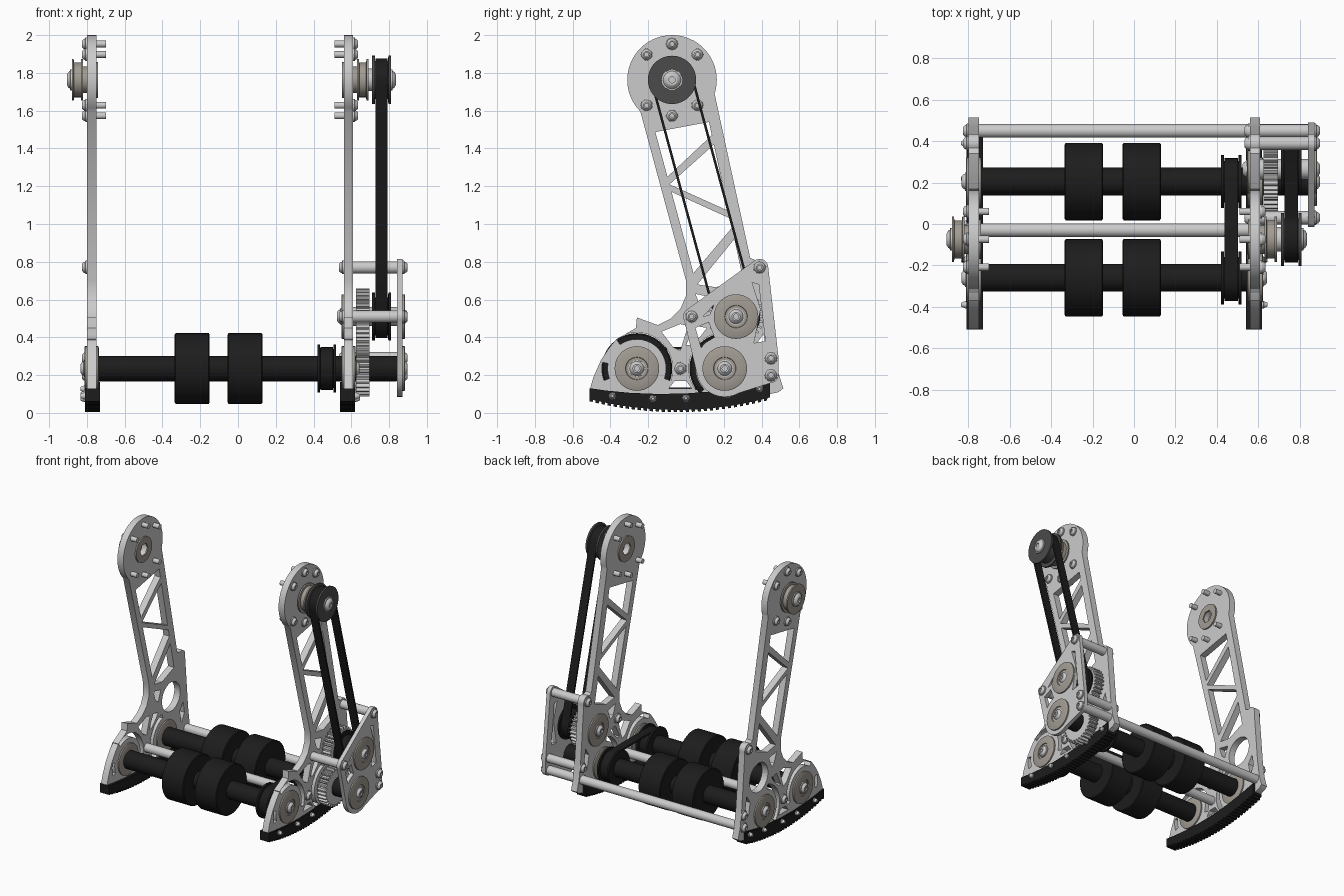
import bpy, bmesh, math
from mathutils import Matrix

if "Cube" in bpy.data.objects:
    bpy.data.objects.remove(bpy.data.objects["Cube"])


def material(name, c):
    m = bpy.data.materials.new(name)
    m.diffuse_color = (*c, 1)
    m.use_nodes = True
    m.node_tree.nodes["Principled BSDF"].inputs["Base Color"].default_value = m.diffuse_color
    return m


BLACK = material("black_rubber", (0.012, 0.012, 0.012))
DARK = material("dark_metal", (0.07, 0.07, 0.07))
BEARING = material("bearing_metal", (0.36, 0.33, 0.29))


def finish(name, me, mat):
    bm = bmesh.new()
    bm.from_mesh(me)
    bmesh.ops.remove_doubles(bm, verts=bm.verts, dist=1e-5)
    bmesh.ops.recalc_face_normals(bm, faces=bm.faces)
    bm.to_mesh(me)
    bm.free()
    me.materials.clear()
    if mat:
        me.materials.append(mat)
    ob = bpy.data.objects.new(name, me)
    bpy.context.collection.objects.link(ob)
    return ob


def arc(c, r, a0, a1, n=16):
    return [(c[0] + r * math.cos(math.radians(a0 + (a1 - a0) * i / n)),
             c[1] + r * math.sin(math.radians(a0 + (a1 - a0) * i / n))) for i in range(n + 1)]


def circle(c, r, n=40):
    return arc(c, r, 0, 360, n)[:-1]


def slot(c, r0, r1, a0, a1):
    return arc(c, r0, a0, a1) + arc(c, r1, a1, a0)


# flat profile in the y/z plane (first loop outline, others holes), extruded along x
def sheet(name, x0, x1, loops, mat=None):
    cu = bpy.data.curves.new(name, 'CURVE')
    cu.dimensions = '2D'
    cu.fill_mode = 'BOTH'
    cu.extrude = (x1 - x0) / 2
    for pts in loops:
        sp = cu.splines.new('POLY')
        sp.points.add(len(pts) - 1)
        for p, q in zip(sp.points, pts):
            p.co = (q[0], q[1], 0, 1)
        sp.use_cyclic_u = True
    tmp = bpy.data.objects.new(name + "_tmp", cu)
    bpy.context.collection.objects.link(tmp)
    dg = bpy.context.evaluated_depsgraph_get()
    me = bpy.data.meshes.new_from_object(tmp.evaluated_get(dg))
    bpy.data.objects.remove(tmp)
    me.transform(Matrix(((0, 0, 1, (x0 + x1) / 2), (1, 0, 0, 0), (0, 1, 0, 0), (0, 0, 0, 1))))
    return finish(name, me, mat)


# turned part around an axis parallel to x, profile is (x, radius)
def lathe(name, c, prof, mat=None, n=36):
    bm = bmesh.new()
    rings = [[bm.verts.new((x, y, z)) for y, z in circle(c, r, n)] for x, r in prof]
    for a, b in zip(rings, rings[1:]):
        for i in range(n):
            bm.faces.new((a[i], a[(i + 1) % n], b[(i + 1) % n], b[i]))
    bm.faces.new(rings[0])
    bm.faces.new(rings[-1])
    me = bpy.data.meshes.new(name)
    bm.to_mesh(me)
    bm.free()
    return finish(name, me, mat)


def rod(name, c, x0, x1, r, mat=None, n=36):
    return lathe(name, c, [(x0, r), (x1, r)], mat, n)


def bolt(name, c, x, s, r):
    lathe(name, c, [(x, r), (x + s * .008, r), (x + s * .009, r * .85), (x + s * .018, r * .75),
                    (x + s * .026, r * .5), (x + s * .026, r * .3), (x + s * .018, r * .3)], None, 20)


def bearing(name, c, x, s):
    lathe(name, c, [(x, .118), (x + s * .01, .118), (x + s * .013, .112), (x + s * .013, .06),
                    (x + s * .008, .058), (x + s * .008, .04)], BEARING)


def pulley(name, c, x, mat):
    lathe(name, c, [(x, .128), (x + .014, .128), (x + .016, .1), (x + .084, .1),
                    (x + .086, .128), (x + .1, .128)], mat)


def belt(name, a, b, x):
    t = math.degrees(math.atan2(b[1] - a[1], b[0] - a[0]))
    def loop(r):
        return arc(a, r, t + 90, t + 270) + arc(b, r, t - 90, t + 90)
    sheet(name, x + .018, x + .082, [loop(.113), loop(.1)], BLACK)


def gear(name, c, x0, x1, teeth=30, turn=0):
    pts = []
    for i in range(teeth):
        for f, r in ((0, .129), (.2, .129), (.4, .149), (.65, .149), (.85, .129)):
            a = math.radians((i + f) * 360 / teeth + turn)
            pts.append((c[0] + r * math.cos(a), c[1] + r * math.sin(a)))
    sheet(name, x0, x1, [pts, circle(c, .05)])


TOP, FRONT, BACK, MID = (-.074, 1.763), (-.26, .235), (.205, .235), (.265, .51)
BOSS, POST, LOW, LOW2, BAR = (.39, .77), (.03, .51), (.45, .20), (.45, .29), (-.03, .235)


# leg rails at a given height
def L(z):
    return (-.19 + (1.59 - z) * .27, z)


def R(z):
    return (.09 + (1.685 - z) * .217, z)


def under(y):
    return .004 + .27 * (y + .05) ** 2


outline = (arc(TOP, .237, -18, 225, 40)
           + [(0, .70), (0, .62), (-.03, .55), (-.08, .50), (-.15, .465), (-.26, .505), (-.265, .45),
              (-.35, .40), (-.41, .34), (-.45, .28), (-.49, .19), (-.51, .12)]
           + [(y, under(y) + .03) for y in (-.5, -.25, 0, .25, .43)]
           + [(.49, .11), (.515, .13), (.49, .21), (.47, .35), (.435, .74)] + arc(BOSS, .045, -10, 120, 10)
           + [(.34, .82)])
holes = [circle(TOP, .06), circle(MID, .11), [L(1.487), L(1.25), R(1.47), R(1.54)],
         [L(1.21), R(1.07), R(1.42)], [L(1.17), L(.74), R(.98), R(1.03)],
         [(.06, .68), (.16, .665), R(.72), R(.92)],
         [(.05, .63), (.08, .55), (.11, .53), (.14, .61)],
         [(.05, .46), (0, .36), (.03, .36), (.08, .41), (.11, .45)],
         [(-.13, .43), (-.07, .35), (-.03, .33), (.01, .46), (-.03, .47)],
         [(-.09, .13), (.03, .13), (0, .17), (-.06, .17)],
         [(.37, .36), (.39, .26), (.425, .33), (.41, .42)],
         slot(FRONT, .155, .19, -20, 125), slot(FRONT, .155, .185, 170, 200),
         slot(BACK, .155, .19, 105, 225)]

# rubber foot profile with tread on the underside
foot = []
for i in range(30):
    for f, h in ((0, 0), (.5, 0), (.55, .012), (.95, .012)):
        y = -.51 + .955 * (i + f) / 30
        foot.append((y, under(y) + h))
foot += [(y, .10 + .2 * (y + .12) ** 2) for y in (.445, .3, .15, 0, -.15, -.3, -.42, -.51)]

# two side legs
for side, px, s in (("left", -.775, -1), ("right", .585, 1)):
    out, inn = px + s * .025, px - s * .025
    sheet(side + "_leg_plate", px - .025, px + .025, [outline] + holes)
    fx = px - s * .005
    sheet(side + "_foot_pad", fx - .039, fx + .039, [foot], BLACK)
    for y in (-.39, -.175, 0, .22, .39):
        bolt(side + "_foot_bolt", (y, .075 + .2 * (y + .12) ** 2), fx + s * .039, s, .018)
    for a in (45, 90, 135, 225, 270, 315):
        c = arc(TOP, .19, a, a, 1)[0]
        bolt(side + "_pivot_bolt", c, out, s, .034)
        rod(side + "_pivot_bolt_shank", c, inn, inn - s * .05, .018, None, 16)
    # pivot hub
    lathe(side + "_pivot_hub", TOP, [(px + s * d, r) for d, r in (
        (.025, .07), (.045, .07), (.045, .11), (.055, .11), (.057, .092), (.093, .092), (.095, .11), (.105, .11))],
        BEARING)
    a, b = sorted((inn, inn - s * .01))
    sheet(side + "_hex_collar", a, b, [circle(TOP, .095), circle(TOP, .048, 6)], BEARING)
    # axle bearings
    for c in (FRONT, BACK):
        bearing(side + "_axle_bearing", c, out, s)
        bearing(side + "_inner_bearing", c, inn, -s)
        if side == "left" or c == FRONT:
            bolt(side + "_axle_bolt", c, out + s * .008, s, .045)
    for c in (BAR, LOW, LOW2, BOSS):
        if side == "left" or c == BAR:
            bolt(side + "_bar_bolt", c, out, s, .036)

# roller axles, rollers and their timing belt
for nm, c in (("front", FRONT), ("back", BACK)):
    rod(nm + "_axle", c, -.75, .56 if nm == "front" else .845, .067, BLACK)
    for x in (-.335, -.055):
        lathe(nm + "_roller", c, [(x, .18), (x + .005, .187), (x + .18, .187), (x + .185, .18)], BLACK, 48)
    pulley(nm + "_axle_pulley", c, .42, BLACK)
belt("axle_belt", FRONT, BACK, .42)

# cross bars and gearbox standoffs
rod("middle_cross_bar", BAR, -.75, .56, .033)
rod("back_cross_bar", LOW, -.75, .84, .033)
for c in (BOSS, POST, LOW2):
    rod("gearbox_standoff", c, .61, .842, .032)
    bolt("standoff_inner_bolt", c, .56, -1, .036)
for c in (BOSS, POST, LOW, LOW2):
    bolt("standoff_outer_bolt", c, .872, 1, .036)

# gearbox outer plate
sheet("gearbox_plate", .842, .872, [
    arc(BOSS, .045, 5, 125) + arc(POST, .045, 125, 210) + arc(BACK, .15, 190, 300)
    + arc(LOW, .04, -80, 0) + arc(LOW2, .04, 0, 10, 2),
    [(.05, .45), (.08, .345), (.1, .37), (.15, .4), (.12, .48)],
    [(.35, .69), (.395, .55), (.36, .37), (.42, .38), (.385, .68)],
    [(.09, .51), (.125, .52), (.15, .575)]])
for c in (MID, BACK):
    bearing("gearbox_bearing", c, .872, 1)
    bolt("gearbox_bearing_bolt", c, .872, 1, .045)

# gears, upper drive shaft and long belt drive
gear("lower_gear", BACK, .625, .695)
gear("upper_gear", MID, .625, .695, turn=6)
rod("gear_shaft", MID, .56, .845, .05)
bearing("gear_bearing", MID, .56, -1)
bolt("gear_shaft_bolt", MID, .55, -1, .045)
pulley("lower_drive_pulley", MID, .71, BLACK)
pulley("upper_drive_pulley", TOP, .71, DARK)
belt("drive_belt", TOP, MID, .71)
rod("pivot_shaft", TOP, .68, .72, .06)
bolt("upper_pulley_bolt", TOP, .81, 1, .055)
bolt("left_hub_bolt", TOP, -.88, -1, .055)

# smooth round surfaces, keep edges sharp
bpy.ops.object.select_all(action='SELECT')
bpy.context.view_layer.objects.active = bpy.context.selected_objects[0]
bpy.ops.object.shade_smooth_by_angle(angle=math.radians(30))
